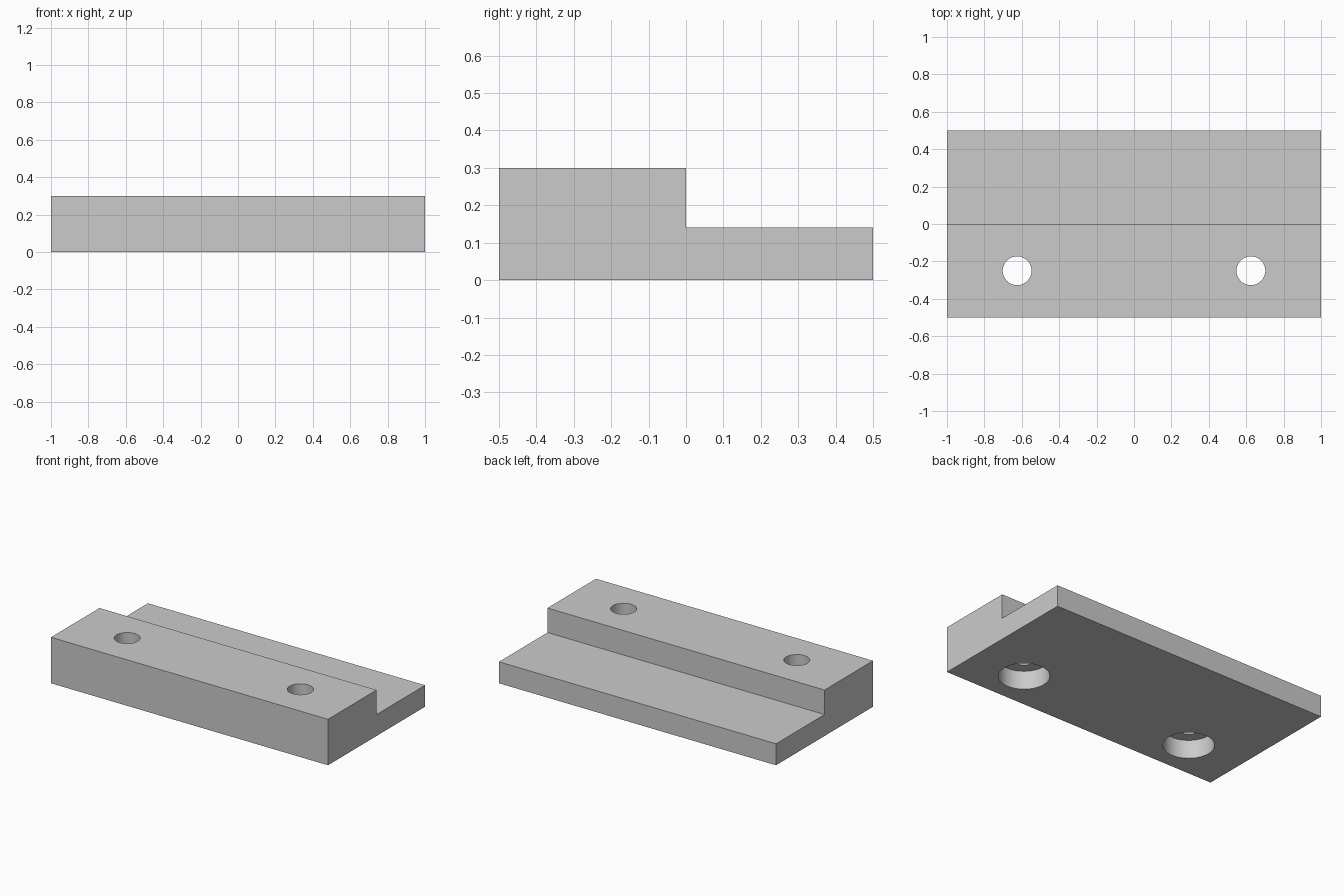
import bpy, bmesh, math

default = bpy.data.objects.get("Cube")
if default:
    bpy.data.objects.remove(default, do_unlink=True)

LENGTH, DEPTH, HEIGHT, LEDGE = 2.0, 1.0, 0.30, 0.14
HOLE_X, HOLE_Y = 0.625, -0.25
HOLE_R, BORE_R, BORE_DEPTH = 0.077, 0.15, 0.12

grey = bpy.data.materials.new("plain grey")
grey.use_nodes = True
colour = (0.6, 0.6, 0.6, 1)
grey.diffuse_color = colour
grey.node_tree.nodes["Principled BSDF"].inputs["Base Color"].default_value = colour


def add_object(name, bm):
    bmesh.ops.recalc_face_normals(bm, faces=bm.faces)
    mesh = bpy.data.meshes.new(name)
    bm.to_mesh(mesh)
    bm.free()
    mesh.materials.append(grey)
    obj = bpy.data.objects.new(name, mesh)
    bpy.context.collection.objects.link(obj)
    return obj


# Stepped block: side profile pushed along its length
half = DEPTH / 2
profile = [(-half, 0), (half, 0), (half, LEDGE), (0, LEDGE), (0, HEIGHT), (-half, HEIGHT)]
bm = bmesh.new()
face = bm.faces.new([bm.verts.new((-LENGTH / 2, y, z)) for y, z in profile])
side = bmesh.ops.extrude_face_region(bm, geom=[face])
moved = [v for v in side["geom"] if isinstance(v, bmesh.types.BMVert)]
bmesh.ops.translate(bm, verts=moved, vec=(LENGTH, 0, 0))
block = add_object("stepped_block", bm)


# Counterbored hole cutter: half section spun about its axis
def hole_cutter(name, x):
    section = [(0, -0.1), (BORE_R, -0.1), (BORE_R, BORE_DEPTH),
               (HOLE_R, BORE_DEPTH), (HOLE_R, HEIGHT + 0.1), (0, HEIGHT + 0.1)]
    bm = bmesh.new()
    verts = [bm.verts.new((x + r, HOLE_Y, z)) for r, z in section]
    edges = [bm.edges.new(pair) for pair in zip(verts, verts[1:])]
    bmesh.ops.spin(bm, geom=verts + edges, cent=(x, HOLE_Y, 0), axis=(0, 0, 1),
                   angle=math.tau, steps=64)
    bmesh.ops.remove_doubles(bm, verts=bm.verts, dist=0.0001)
    cutter = add_object(name, bm)
    cutter.hide_render = True
    return cutter


# Cut both mounting holes
bpy.ops.object.select_all(action="DESELECT")
bpy.context.view_layer.objects.active = block
block.select_set(True)
for name, x in (("left_hole_cutter", HOLE_X), ("right_hole_cutter", -HOLE_X)):
    cutter = hole_cutter(name, x)
    cut = block.modifiers.new(name, "BOOLEAN")
    cut.operation, cut.solver, cut.object = "DIFFERENCE", "EXACT", cutter
    bpy.ops.object.modifier_apply(modifier=cut.name)
    bpy.data.objects.remove(cutter, do_unlink=True)

bpy.ops.object.shade_smooth_by_angle(angle=math.radians(30))
